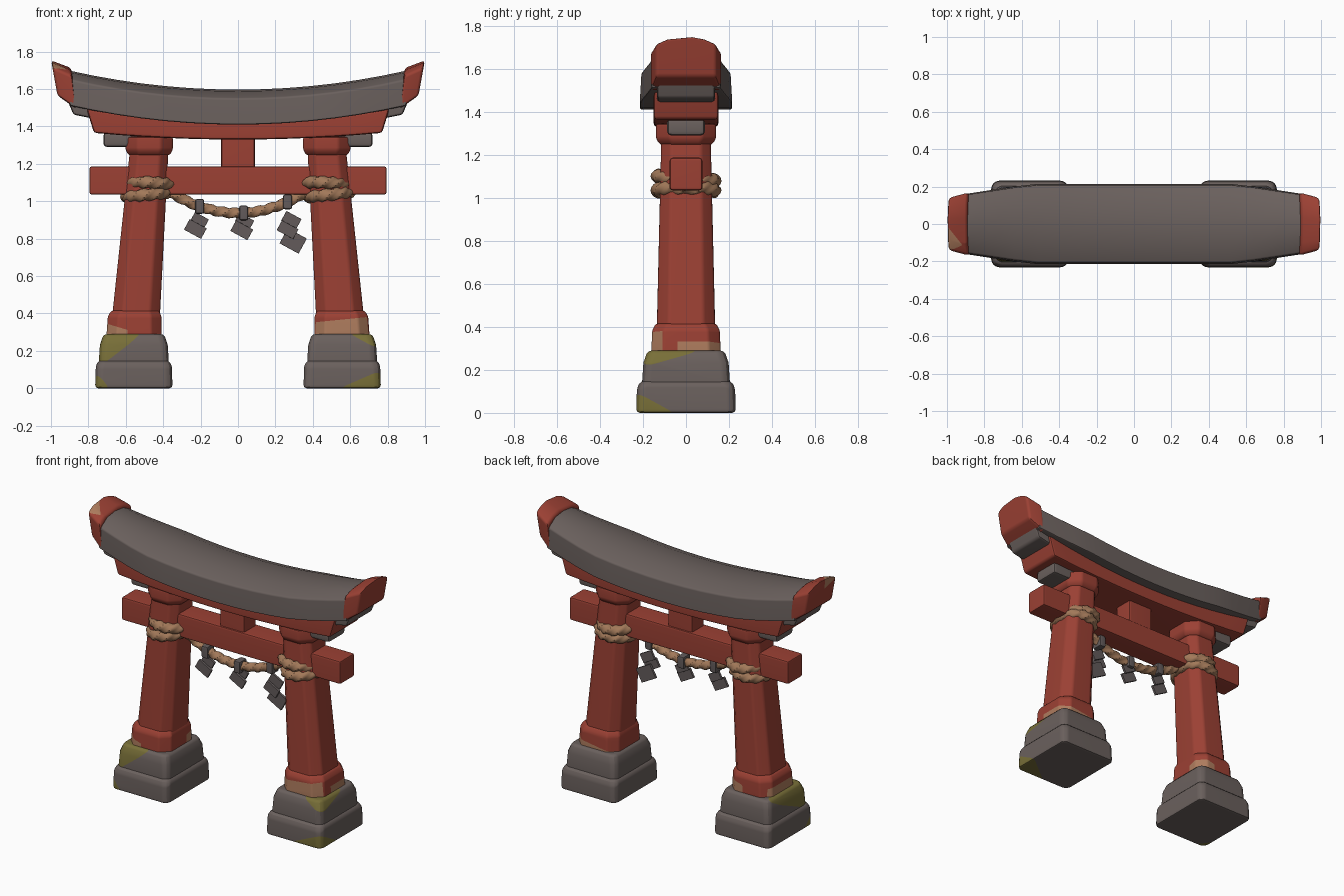
import bpy, bmesh, math
from mathutils import Vector

if "Cube" in bpy.data.objects:
    bpy.data.objects.remove(bpy.data.objects["Cube"], do_unlink=True)


def material(name, rgb):
    m = bpy.data.materials.new(name)
    m.use_nodes = True
    m.diffuse_color = (*rgb, 1)
    m.node_tree.nodes["Principled BSDF"].inputs["Base Color"].default_value = (*rgb, 1)
    return m


RED = material("red_paint", (0.33, 0.052, 0.034))
GREY = material("grey_stone", (0.145, 0.118, 0.11))
PAPER = material("grey_paper", (0.125, 0.105, 0.105))
ROPE = material("tan_rope", (0.36, 0.19, 0.1))
MOSS = material("green_moss", (0.19, 0.16, 0.04))
WOOD = material("bare_wood", (0.42, 0.2, 0.11))


def loft(name, rings, mat, bevel=0.012, patches=(), patch_mat=None):
    """Skin closed rings, round the sharp edges, then cut coloured patches."""
    bm = bmesh.new()
    loops = [[bm.verts.new(p) for p in ring] for ring in rings]
    n = len(loops[0])
    for a, b in zip(loops, loops[1:]):
        for i in range(n):
            j = (i + 1) % n
            bm.faces.new((a[i], a[j], b[j], b[i]))
    bm.faces.new(loops[0])
    bm.faces.new(loops[-1])
    bmesh.ops.recalc_face_normals(bm, faces=bm.faces)
    if bevel:
        sharp = [e for e in bm.edges if e.calc_face_angle(0) > math.radians(25)]
        bmesh.ops.bevel(bm, geom=sharp, offset=bevel, segments=2, profile=0.5,
                        affect='EDGES', clamp_overlap=True)
    for planes in patches:
        for co, no in planes:
            bmesh.ops.bisect_plane(bm, geom=bm.verts[:] + bm.edges[:] + bm.faces[:],
                                   plane_co=co, plane_no=no, dist=1e-5)
        for f in bm.faces:
            c = f.calc_center_median()
            if all((c - Vector(co)).dot(Vector(no)) > 0 for co, no in planes):
                f.material_index = 1
    me = bpy.data.meshes.new(name)
    bm.to_mesh(me)
    bm.free()
    me.materials.append(mat)
    if patch_mat:
        me.materials.append(patch_mat)
    ob = bpy.data.objects.new(name, me)
    bpy.context.collection.objects.link(ob)
    bpy.ops.object.select_all(action='DESELECT')
    ob.select_set(True)
    bpy.context.view_layer.objects.active = ob
    bpy.ops.object.shade_smooth_by_angle(angle=math.radians(35))
    if bevel:
        ob.modifiers.new("even_shading", 'WEIGHTED_NORMAL').keep_sharp = True
    return ob


def octagon(cx, z, hx, hy, cut):
    """Horizontal rectangle with its corners cut off."""
    a, b = hx - cut, hy - cut
    pts = [(a, -hy), (hx, -b), (hx, b), (a, hy), (-a, hy), (-hx, b), (-hx, -b), (-a, -hy)]
    return [(cx + x, y, z) for x, y in pts]


def box(name, x0, x1, hy, z0, z1, mat, bevel=0.014):
    ring = lambda x: [(x, -hy, z0), (x, hy, z0), (x, hy, z1), (x, -hy, z1)]
    return loft(name, [ring(x0), ring(x1)], mat, bevel)


def curved_beam(name, low, high, low_end, high_end, hy, low_lift, high_lift, mat):
    """Beam along x that bends upward, with slanted ends."""
    rings = []
    for i in range(13):
        t = i / 6 - 1
        xl, xh = t * low_end, t * high_end
        zl, zh = low + low_lift * xl * xl, high + high_lift * xh * xh
        rings.append([(xl, -hy, zl), (xl, hy, zl), (xh, hy, zh), (xh, -hy, zh)])
    loft(name, rings, mat, 0.015)


def rope(name, path, radius, turns):
    """Three-strand twisted cord along a path."""
    rings, last = [], len(path) - 1
    for i, p in enumerate(path):
        ahead, behind = path[min(i + 1, last)], path[max(i - 1, 0)]
        if path[0] == path[-1] and i in (0, last):
            ahead, behind = path[1], path[-2]
        t = (ahead - behind).normalized()
        side = t.cross(Vector((0, 0, 1))).normalized()
        up = side.cross(t)
        ring = []
        for k in range(15):
            a = math.tau * k / 15
            r = radius * (1 + 0.13 * math.cos(3 * a - math.tau * 3 * turns * i / last))
            ring.append(p + side * (r * math.cos(a)) + up * (r * math.sin(a)))
        rings.append(ring)
    loft(name, rings, ROPE, 0)


# Curved roof, narrowing toward its ends
half_section = [(0.215, 1.41), (0.207, 1.55), (0.11, 1.588)]
section = [(-y, z) for y, z in half_section] + [(0, 1.597)] + half_section[::-1]
roof_rings = []
for i in range(15):
    x = 0.9 * (i / 7 - 1)
    w = 1 - 0.25 * max(0, abs(x) - 0.55) / 0.35
    roof_rings.append([(x, y * w, z + 0.125 * x * x) for y, z in section])
loft("roof", roof_rings, GREY, 0.01)

# Beams below the roof
curved_beam("roof_underlayer", 1.37, 1.45, 0.88, 0.92, 0.135, 0.12, 0.13, GREY)
curved_beam("upper_beam", 1.33, 1.43, 0.77, 0.81, 0.15, 0.06, 0.1, RED)
box("tie_beam", -0.795, 0.795, 0.076, 1.035, 1.187, RED)
box("centre_strut", -0.09, 0.09, 0.065, 1.17, 1.36, RED)

for s, side in ((-1, "right"), (1, "left")):
    # Upturned roof end cap
    def cap_ring(x_low, x_high, z_low, z_high, hy):
        prof = [(-hy, 0), (-hy, 0.86), (-0.6 * hy, 1), (0.2 * hy, 1.06),
                (0.6 * hy, 1), (hy, 0.86), (hy, 0)]
        return [(s * (x_low + (x_high - x_low) * t), y, z_low + (z_high - z_low) * t)
                for y, t in prof]
    chip = [[((-0.96, -0.06, 1.7), (-1, -0.8, 0)), ((0, 0, 1.67), (0, 0.3, 1))]] if s < 0 else []
    loft("roof_cap_" + side, [cap_ring(0.865, 0.89, 1.495, 1.7, 0.168),
                              cap_ring(0.965, 0.997, 1.565, 1.742, 0.14)],
         RED, 0.015, chip, WOOD)

    # Bracket and pillar head
    box("bracket_" + side, s * 0.5, s * 0.72, 0.088, 1.29, 1.37, GREY, 0.02)
    c = s * 0.475
    loft("pillar_head_" + side, [octagon(c, 1.245, 0.108, 0.118, 0.055),
                                 octagon(c, 1.275, 0.127, 0.14, 0.065),
                                 octagon(c, 1.345, 0.127, 0.14, 0.065)], RED)

    # Leaning pillar and its collar
    loft("pillar_" + side, [octagon(s * 0.552, 0.3, 0.13, 0.138, 0.055),
                            octagon(c, 1.27, 0.103, 0.115, 0.045)], RED)
    if s > 0:
        chips = [[((0.5, 0, 0.362), (0.1, 0, -1)), ((0, -0.11, 0), (0, -1, 0))],
                 [((0.55, 0, 0.31), (0.15, 0, -1)), ((0, 0.1, 0), (0.2, 1, 0))]]
    else:
        chips = [[((-0.65, 0, 0.33), (-0.3, 0, -1)), ((-0.61, -0.1, 0), (-1, -0.3, 0))],
                 [((-0.45, 0.1, 0.34), (0.3, 0.3, -1)), ((-0.46, 0.1, 0), (1, 1, 0))]]
    loft("collar_" + side, [octagon(s * 0.556, 0.27, 0.148, 0.162, 0.055),
                            octagon(s * 0.553, 0.385, 0.143, 0.157, 0.055),
                            octagon(s * 0.55, 0.415, 0.128, 0.14, 0.05)],
         RED, 0.01, chips, WOOD)

    # Stepped stone footing with moss on the outer front corners
    c = s * 0.557
    if s > 0:
        upper_moss = ((0.61, -0.2, 0.28), (0.5, -0.24, 1))
        lower_moss = ((0.59, -0.23, 0.02), (0.4, -0.5, -0.9))
    else:
        upper_moss = ((-0.55, -0.2, 0.26), (-0.6, -0.33, 0.8))
        lower_moss = ((-0.69, -0.23, 0), (-0.8, -0.6, -0.6))
    loft("footing_step_" + side, [octagon(c, 0.13, 0.188, 0.205, 0.025),
                                  octagon(c, 0.235, 0.181, 0.198, 0.025),
                                  octagon(c, 0.29, 0.162, 0.178, 0.025)],
         GREY, 0.018, [[upper_moss]], MOSS)
    loft("footing_base_" + side, [octagon(c, 0, 0.207, 0.232, 0.025),
                                  octagon(c, 0.12, 0.203, 0.228, 0.025),
                                  octagon(c, 0.15, 0.188, 0.208, 0.025)],
         GREY, 0.018, [[lower_moss]], MOSS)

    # Two rope coils around the pillar
    for n, z in enumerate((1.035, 1.09)):
        c = s * (0.488 - 0.02 * n)
        path = [Vector((c + 0.107 * math.cos(a), 0.13 * math.sin(a),
                        z + 0.012 * math.cos(a + n * 2)))
                for a in (math.tau * (i % 64) / 64 for i in range(65))]
        rope(f"rope_coil_{side}_{n + 1}", path, 0.031, 4)


# Sagging rope between the pillars
def sag(x):
    return 0.937 + 0.85 * x * x


rope("hanging_rope", [Vector((x, -0.02, sag(x))) for x in
                      (0.39 * (i / 40 - 1) for i in range(81))], 0.027, 4)

# Folded paper streamers on bands: (band x, [(fold x, fold z, half width, half height)])
streamers = [
    (-0.205, [(-0.205, 0.9, 0.042, 0.026), (-0.228, 0.852, 0.052, 0.032)]),
    (0.03, [(0.035, 0.895, 0.045, 0.026), (0.02, 0.845, 0.052, 0.032)]),
    (0.265, [(0.285, 0.9, 0.046, 0.03), (0.265, 0.848, 0.05, 0.03),
             (0.295, 0.788, 0.058, 0.046)]),
]
for n, (bx, folds) in enumerate(streamers):
    z = sag(bx)
    box(f"paper_band_{n + 1}", bx - 0.024, bx + 0.024, 0.038, z - 0.04, z + 0.04,
        PAPER, 0.012).location.y = -0.02
    for k, (fx, fz, hw, hh) in enumerate(folds):
        ca, sa = math.cos(-0.5), math.sin(-0.5)
        y = -0.02 + 0.008 * (-1) ** k
        rings = [[(fx + u * hw * ca - v * hh * sa, y + d, fz + u * hw * sa + v * hh * ca)
                  for u, v in ((-1, -1), (1, -1), (1, 1), (-1, 1))] for d in (-0.008, 0.008)]
        loft(f"paper_streamer_{n + 1}_fold_{k + 1}", rings, PAPER, 0.002)
